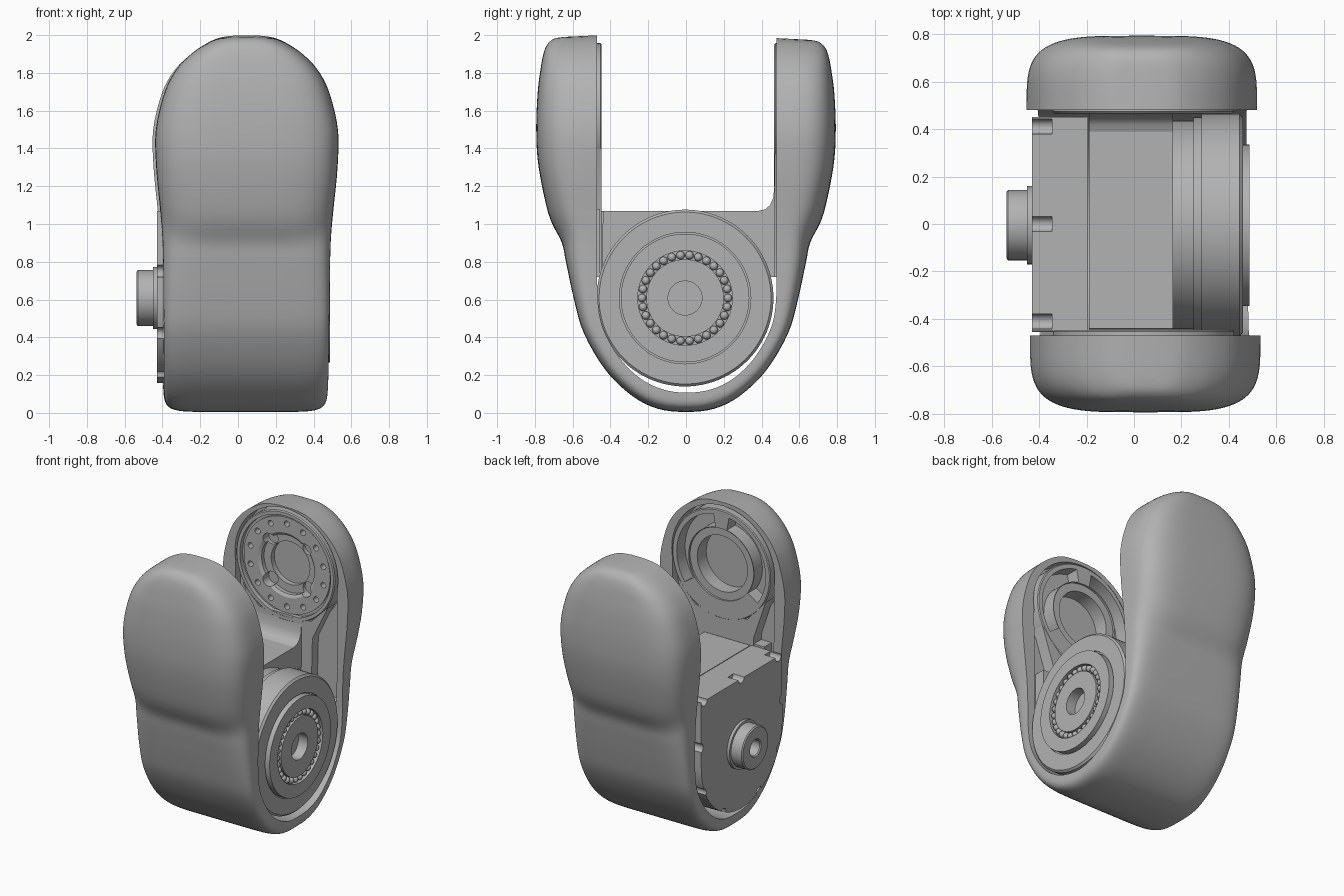
import bpy, bmesh, math
from math import sin, cos, pi, radians, exp

cube = bpy.data.objects.get("Cube")
if cube:
    bpy.data.objects.remove(cube)

grey = bpy.data.materials.new("machined grey")
grey.use_nodes = True
COLOUR = (0.45, 0.45, 0.45, 1)
grey.diffuse_color = COLOUR
grey.node_tree.nodes["Principled BSDF"].inputs["Base Color"].default_value = COLOUR

CX = 0.04            # middle of the housing in x
HUB = (-.005, 0.608)  # lower joint axis, y and z
POD = (CX, 1.575)    # upper joint axis, x and z


def finish(name, bm, angle=30):
    bmesh.ops.recalc_face_normals(bm, faces=bm.faces)
    mesh = bpy.data.meshes.new(name)
    bm.to_mesh(mesh)
    bm.free()
    mesh.materials.append(grey)
    ob = bpy.data.objects.new(name, mesh)
    bpy.context.collection.objects.link(ob)
    smooth(ob, angle)
    return ob


def smooth(ob, angle=30):
    bpy.ops.object.select_all(action='DESELECT')
    ob.select_set(True)
    bpy.context.view_layer.objects.active = ob
    bpy.ops.object.shade_smooth_by_angle(angle=radians(angle))


def place(axis, a, u, v):
    return (a, u, v) if axis == 'x' else (u, a, v)


def prism(name, outlines, axis, a, b):
    """Extrude flat outlines along an axis from a to b."""
    bm = bmesh.new()
    for line in outlines:
        lo = [bm.verts.new(place(axis, a, u, v)) for u, v in line]
        hi = [bm.verts.new(place(axis, b, u, v)) for u, v in line]
        bm.faces.new(lo)
        bm.faces.new(hi)
        for i in range(len(line)):
            j = (i + 1) % len(line)
            bm.faces.new((lo[i], lo[j], hi[j], hi[i]))
    return finish(name, bm)


def lathe(name, profile, axis, centre, steps=72):
    """Turn (radius, along) points about an axis; both ends lie on the axis."""
    bm = bmesh.new()
    rings = []
    for r, a in profile:
        count = steps if r > 0 else 1
        rings.append([bm.verts.new(place(axis, a, centre[0] + r * cos(2 * pi * k / steps),
                                         centre[1] + r * sin(2 * pi * k / steps)))
                      for k in range(count)])
    for p, q in zip(rings, rings[1:]):
        for k in range(steps):
            m = (k + 1) % steps
            corners = [p[k % len(p)], p[m % len(p)], q[m % len(q)], q[k % len(q)]]
            bm.faces.new(list(dict.fromkeys(corners)))
    return finish(name, bm)


def arc(centre, r, start=0, end=360, n=32):
    n_pts = n if end - start == 360 else n + 1
    return [(centre[0] + r * cos(radians(start + (end - start) * k / n)),
             centre[1] + r * sin(radians(start + (end - start) * k / n))) for k in range(n_pts)]


def sector(centre, r1, r2, start, end):
    return arc(centre, r1, start, end) + arc(centre, r2, start, end)[::-1]


def mirrored(points):
    """Outline symmetric about the housing middle, from its right half."""
    return [(CX + x, z) for x, z in points] + [(CX - x, z) for x, z in points[::-1]]


def cut(ob, cutter):
    cutter.hide_render = True
    mod = ob.modifiers.new("cut", 'BOOLEAN')
    mod.operation, mod.solver, mod.object = 'DIFFERENCE', 'EXACT', cutter
    bpy.context.view_layer.objects.active = ob
    bpy.ops.object.modifier_apply(modifier=mod.name)
    bpy.data.objects.remove(cutter)
    smooth(ob)


# U-shaped shell: outer y, outer z, inner y, inner z, half width, squareness
half = [(0, .005, 0, .107, .425, 8), (.15, .022, .13, .125, .432, 8), (.285, .09, .25, .185, .435, 8),
        (.425, .225, .36, .295, .437, 8), (.54, .42, .445, .45, .438, 8), (.593, .6, .472, .6, .44, 7),
        (.635, .8, .475, .8, .442, 6), (.66, .93, .475, .94, .447, 5), (.73, 1.08, .475, 1.09, .46, 4),
        (.78, 1.3, .475, 1.3, .48, 4), (.793, 1.5, .475, 1.5, .482, 4), (.785, 1.7, .475, 1.7, .435, 4),
        (.77, 1.82, .475, 1.82, .372, 4), (.755, 1.9, .475, 1.9, .295, 4), (.735, 1.95, .475, 1.955, .215, 4),
        (.70, 1.98, .475, 1.987, .14, 4), (.65, 1.99, .475, 1.999, .05, 4)]
stations = [(-s[0], s[1], -s[2]) + s[3:] for s in half[:0:-1]] + half


def catmull(p0, p1, p2, p3, t):
    return [b + .5 * t * (c - a + t * (2 * a - 5 * b + 4 * c - d + t * (3 * (b - c) + d - a)))
            for a, b, c, d in zip(p0, p1, p2, p3)]


bm = bmesh.new()
rings, last, M, SUB = [], len(stations) - 1, 40, 4
for i in range(last):
    quad = [stations[min(max(i + k, 0), last)] for k in (-1, 0, 1, 2)]
    for s in range(SUB + (i == last - 1)):
        yo, zo, yi, zi, w, p = catmull(*quad, s / SUB)
        yi += .005
        drop = .03 * max(0, zi - 1.5) if yo > 0 else 0      # back arm is a little shorter
        sag = .07 * exp(-((zo - 1) / .15) ** 2)             # bulge edge hangs lower in the middle
        ring = []
        for k in range(M + 1):
            t = pi * k / M
            c, d = cos(t), max(sin(t), 0) ** .5
            x = CX - .009 * yo + w * math.copysign(abs(c) ** (2 / p), c)
            z = zi + (zo - zi) * d - drop + sag * d * (c * c - .4)
            ring.append(bm.verts.new((x, yi + (yo - yi) * d, z)))
        rings.append(ring)
for p, q in zip(rings, rings[1:]):
    for k in range(M + 1):
        m = (k + 1) % (M + 1)
        bm.faces.new((p[k], p[m], q[m], q[k]))
bm.faces.new(rings[0])
bm.faces.new(rings[-1])
shell = finish("outer_shell", bm, 40)
for side in (-1, 1):
    cut(shell, prism("pod_pocket", [arc(POD, .40, n=72)], 'y', side * .40, side * .58))
    cut(shell, prism("neck_pocket", [mirrored([(.39, .72), (.395, 1.5)])], 'y', side * .40, side * .535))


# Motor body: flat top, round bottom
def body_outline(r, top):
    return [(r, top), (-r, top)] + arc(HUB, r, 180, 360, 40)


prism("motor_block", [body_outline(.44, 1.07)], 'x', -.19, .165)
cover = prism("motor_cover", [body_outline(.45, 1.068)], 'x', -.43, -.193)
notches = [(0, 1.07)] + [(s * y, z) for s in (-1, 1)
                         for y, z in ((.41, 1.065), (.455, .75), (.42, .42), (.2, .2))]
cut(cover, prism("notch_cutter", [arc(n, .032, n=16) for n in notches], 'x', -.46, -.345))

# Shaft boss on the cover
lathe("shaft_boss", [(0, -.45), (.055, -.45), (.055, -.53), (.062, -.537), (.14, -.537), (.148, -.53),
                     (.148, -.45), (.165, -.45), (.165, -.42), (0, -.42)], 'x', HUB)

# Output disc with bearing groove, hub and balls
lathe("output_disc", [(0, .41), (.09, .41), (.09, .482), (.205, .482), (.205, .45),
                      (.25, .45), (.25, .487), (.34, .487), (.34, .445), (.348, .445), (.348, .458),
                      (.455, .458), (.468, .445), (.468, .285), (.455, .285), (.455, .25), (.44, .25),
                      (.44, .16), (0, .16)], 'x', HUB, 96)
bm = bmesh.new()
for y, z in arc(HUB, .2275, n=30):
    ball = bmesh.ops.create_uvsphere(bm, u_segments=12, v_segments=8, radius=.022)
    bmesh.ops.translate(bm, verts=ball["verts"], vec=(.462, y, z))
finish("bearing_balls", bm, 60)

# Front bracket: cup with curved slots, and a neck down to the motor
front = lathe("front_bracket", [(0, -.56), (.195, -.56), (.195, -.46), (.25, -.46), (.25, -.447), (.375, -.447),
                                (.382, -.452), (.382, -.6), (0, -.6)], 'y', POD)
cut(front, prism("slot_cutter", [sector(POD, .255, .345, a, b) for a, b in ((-35, 80), (100, 215))],
                 'y', -.54, -.42))
prism("front_neck", [mirrored([(.25, .72), (.25, 1.12), (.345, 1.4), (.2, 1.24)])], 'y', -.55, -.448)
prism("front_foot", [mirrored([(.33, .72), (.33, 1.08)])], 'y', -.55, -.454)

# Back bracket: bolted flange with a lobed opening, and a neck with a curved foot
back = lathe("back_bracket", [(0, .56), (.15, .56), (.15, .525), (.205, .525), (.205, .497), (.225, .485),
                              (.335, .485), (.335, .497), (.352, .497), (.352, .466), (.375, .466),
                              (.382, .473), (.382, .61), (0, .61)], 'y', POD)
cut(back, prism("bolt_cutter", [arc(c, .02, n=16) for c in arc(POD, .29, 13, 373, 14)], 'y', .45, .54))
cut(back, prism("lobe_cutter", [arc(c, .045, n=20) for c in arc(POD, .2, 45, 405, 4)], 'y', .45, .55))
prism("back_neck", [mirrored([(.2, .72), (.21, 1.12), (.33, 1.37), (.2, 1.24)])], 'y', .468, .55)
prism("back_foot", [[(.52, 1.2), (.468, 1.2), (.462, 1.14), (.445, 1.10), (.42, 1.078), (.37, 1.066),
                     (.37, .9), (.52, .9)]], 'x', -.19, .165)
prism("back_lug", [[(.41, .72), (.41, .9), (.52, .9), (.52, .72)]], 'x', -.19, .16)
